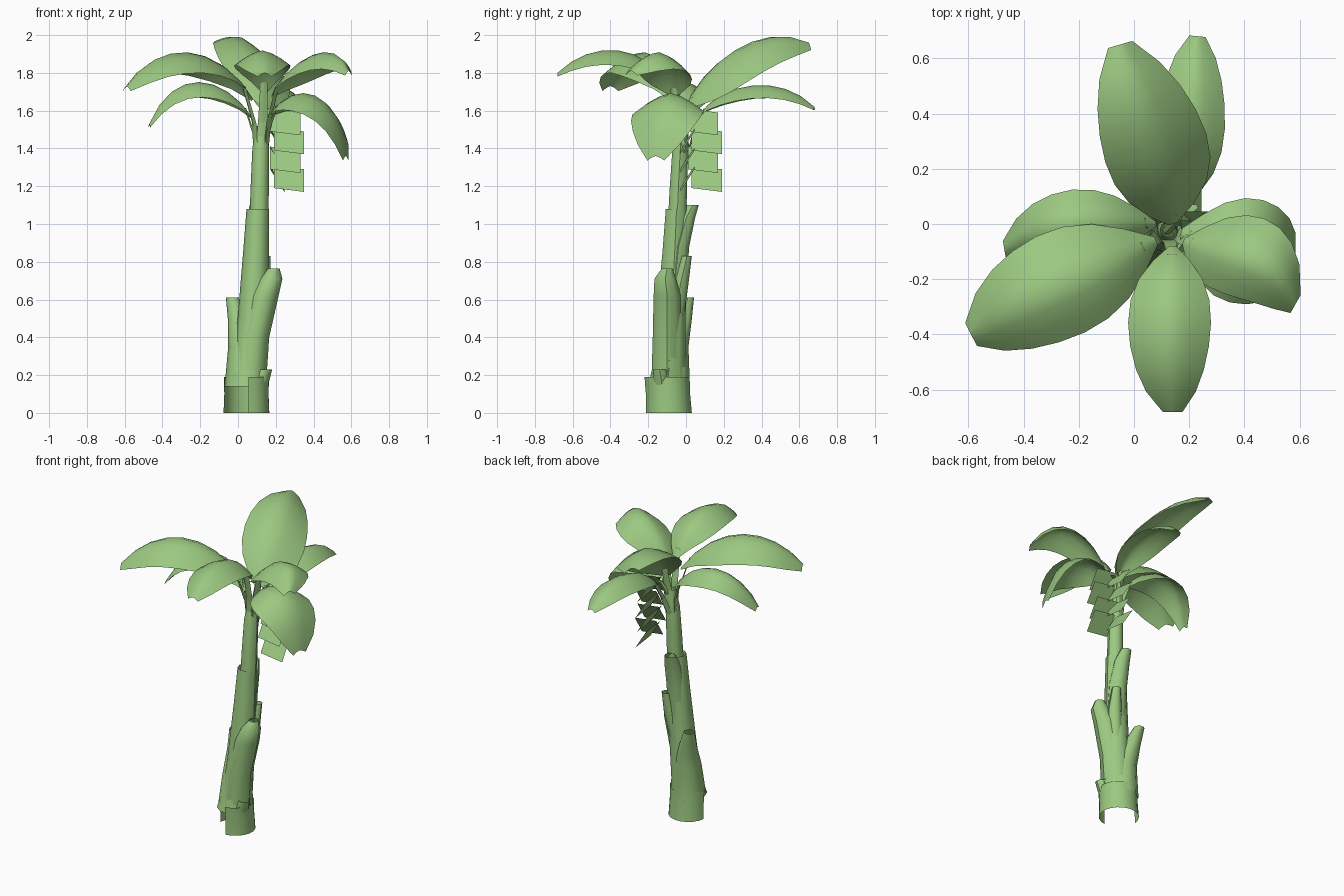
import bpy
from math import sin, cos, radians
from mathutils import Vector

if "Cube" in bpy.data.objects:
    bpy.data.objects.remove(bpy.data.objects["Cube"])

green = bpy.data.materials.new("leaf_green")
green.use_nodes = True
green.diffuse_color = (0.33, 0.58, 0.22, 1)
green.node_tree.nodes["Principled BSDF"].inputs["Base Color"].default_value = (0.33, 0.58, 0.22, 1)


def make(name, rows, smooth=True):
    """Skin a grid of points, one list per row."""
    n = len(rows[0])
    faces = [(i * n + j, i * n + j + 1, (i + 1) * n + j + 1, (i + 1) * n + j)
             for i in range(len(rows) - 1) for j in range(n - 1)]
    mesh = bpy.data.meshes.new(name)
    mesh.from_pydata([p for r in rows for p in r], [], faces)
    mesh.materials.append(green)
    obj = bpy.data.objects.new(name, mesh)
    bpy.context.collection.objects.link(obj)
    if smooth:
        bpy.ops.object.select_all(action='DESELECT')
        obj.select_set(True)
        bpy.context.view_layer.objects.active = obj
        bpy.ops.object.shade_smooth_by_angle(angle=radians(50))


def tube(name, path, start=0, end=360, sides=10):
    """Upright hollow tube or partial shell; path holds x, y, z, radius."""
    angles = [radians(start + (end - start) * k / sides) for k in range(sides + 1)]
    make(name, [[(x + r * cos(a), y + r * sin(a), z) for a in angles]
                for x, y, z, r in path])


def bezier(a, b, c, d, t):
    s = 1 - t
    return a * s**3 + b * 3 * s * s * t + c * 3 * s * t * t + d * t**3


HUB = Vector((0.12, -0.02, 1.38))
PROFILE = (0.08, 0.45, 0.77, 0.95, 1, 0.95, 0.82, 0.6, 0.24)


def leaf(name, points, width, drop, roll=0):
    """Arched blade around a curved midrib, with a thin stem to the crown."""
    pts = [Vector(p) for p in points]
    heading = pts[3] - pts[0]
    flat_side = heading.cross(Vector((0, 0, 1))).normalized()
    tilt = radians(roll)
    side = flat_side * cos(tilt) - Vector((0, 0, sin(tilt)))
    rows = []
    for i, w in enumerate(PROFILE):
        rib = bezier(*pts, i / (len(PROFILE) - 1))
        rows.append([rib + side * width * w * u - Vector((0, 0, drop * w * abs(u)**1.5))
                     for u in (-1, -0.66, -0.33, 0, 0.33, 0.66, 1)])
    make(name, rows)
    start = HUB + flat_side.cross(Vector((0, 0, 1))) * -0.03
    stem = []
    for p, r in ((start, 0.028), (start.lerp(pts[0], 0.55), 0.024),
                 (bezier(*pts, 0.08), 0.018)):
        stem.append([p + flat_side * r, p - Vector((0, 0, r)),
                     p - flat_side * r, p + flat_side * r])
    make(name + "_stem", stem, False)


# Trunk in two nested lengths
tube("lower_trunk", [(0.045, -0.095, 0.14, 0.112), (0.06, -0.09, 0.24, 0.092),
                     (0.08, -0.08, 0.5, 0.082), (0.095, -0.06, 0.85, 0.068),
                     (0.105, -0.05, 1.08, 0.06)])
tube("upper_trunk", [(0.11, -0.05, 0.95, 0.052), (0.115, -0.04, 1.2, 0.048),
                     (0.12, -0.03, 1.4, 0.044), (0.125, -0.02, 1.52, 0.03)])

# Old leaf sheaths around the trunk
tube("base_collar", [(0.045, -0.09, 0, 0.122), (0.045, -0.095, 0.1, 0.118),
                     (0.045, -0.1, 0.19, 0.12)], -85, 175, 14)
tube("base_bud", [(0.095, -0.12, 0.08, 0.04), (0.12, -0.13, 0.17, 0.046), (0.145, -0.14, 0.23, 0.036)])
tube("right_sheath", [(0.035, -0.08, 0.14, 0.106), (0.03, -0.065, 0.35, 0.082),
                      (0, -0.02, 0.5, 0.054), (-0.03, 0.01, 0.61, 0.034)])
tube("left_sheath", [(0.06, -0.1, 0.14, 0.088), (0.085, -0.1, 0.4, 0.08),
                     (0.14, -0.1, 0.62, 0.075), (0.175, -0.11, 0.71, 0.06),
                     (0.19, -0.1, 0.765, 0.03)])
tube("small_sheath", [(0.1, -0.06, 0.5, 0.05), (0.13, -0.03, 0.68, 0.045), (0.145, 0.005, 0.83, 0.027)])
tube("back_sheath", [(0.095, -0.065, 0.62, 0.066), (0.1, -0.04, 0.88, 0.06),
                     (0.1, 0, 1.03, 0.05), (0.095, 0.035, 1.1, 0.034)])

# Crown leaves: midrib curve, half width, edge droop, roll
leaf("back_leaf", [(0.14, 0, 1.62), (0.14, 0.12, 1.84), (0.04, 0.4, 2.08), (-0.05, 0.65, 1.96)],
     0.2, 0.1, 18)
leaf("back_lower_leaf", [(0.17, 0.06, 1.57), (0.21, 0.2, 1.76), (0.21, 0.5, 1.8), (0.23, 0.68, 1.62)],
     0.122, 0.07)
leaf("front_leaf", [(0.14, -0.08, 1.7), (0.13, -0.2, 1.97), (0.12, -0.5, 1.98), (0.14, -0.68, 1.8)],
     0.15, 0.08)
leaf("right_leaf", [(0.08, -0.06, 1.66), (-0.12, -0.15, 1.98), (-0.42, -0.28, 1.98), (-0.59, -0.4, 1.73)],
     0.195, 0.11)
leaf("right_lower_leaf", [(0.08, 0, 1.56), (-0.08, 0.02, 1.8), (-0.34, 0.02, 1.84), (-0.47, -0.09, 1.53)],
     0.122, 0.08)
leaf("left_leaf", [(0.18, -0.06, 1.68), (0.28, -0.09, 1.88), (0.52, -0.1, 2.01), (0.585, -0.29, 1.81)],
     0.155, 0.1)
leaf("left_lower_leaf", [(0.17, -0.03, 1.58), (0.3, -0.08, 1.78), (0.54, -0.12, 1.72), (0.57, -0.16, 1.36)],
     0.195, 0.1)

# Hanging fruit bunch: two wings of overlapping flat panels, each leaning outward
X, Y = Vector((1, 0, 0)), Vector((0, 1, 0))
for name, along, lean, centre in (("left_fruit", Y, X, Vector((0.17, 0.1, 0))),
                                  ("front_fruit", X, -Y, Vector((0.26, 0.045, 0)))):
    for row in range(4):
        z = 1.6 - 0.1 * row
        mid = centre + along * (0.01 if row % 2 else -0.01)
        rows = [[mid + along * 0.08 * s + lean * shift + Vector((0, 0, height - 0.01 * s))
                 for s in (-1, 1)]
                for shift, height in ((0, z), (0.075, z - 0.12))]
        make("%s_%d" % (name, row), rows, False)
tube("fruit_stalk", [(0.12, -0.02, 1.45, 0.018), (0.17, 0.03, 1.58, 0.015),
                     (0.22, 0.06, 1.57, 0.012)], 0, 360, 6)
